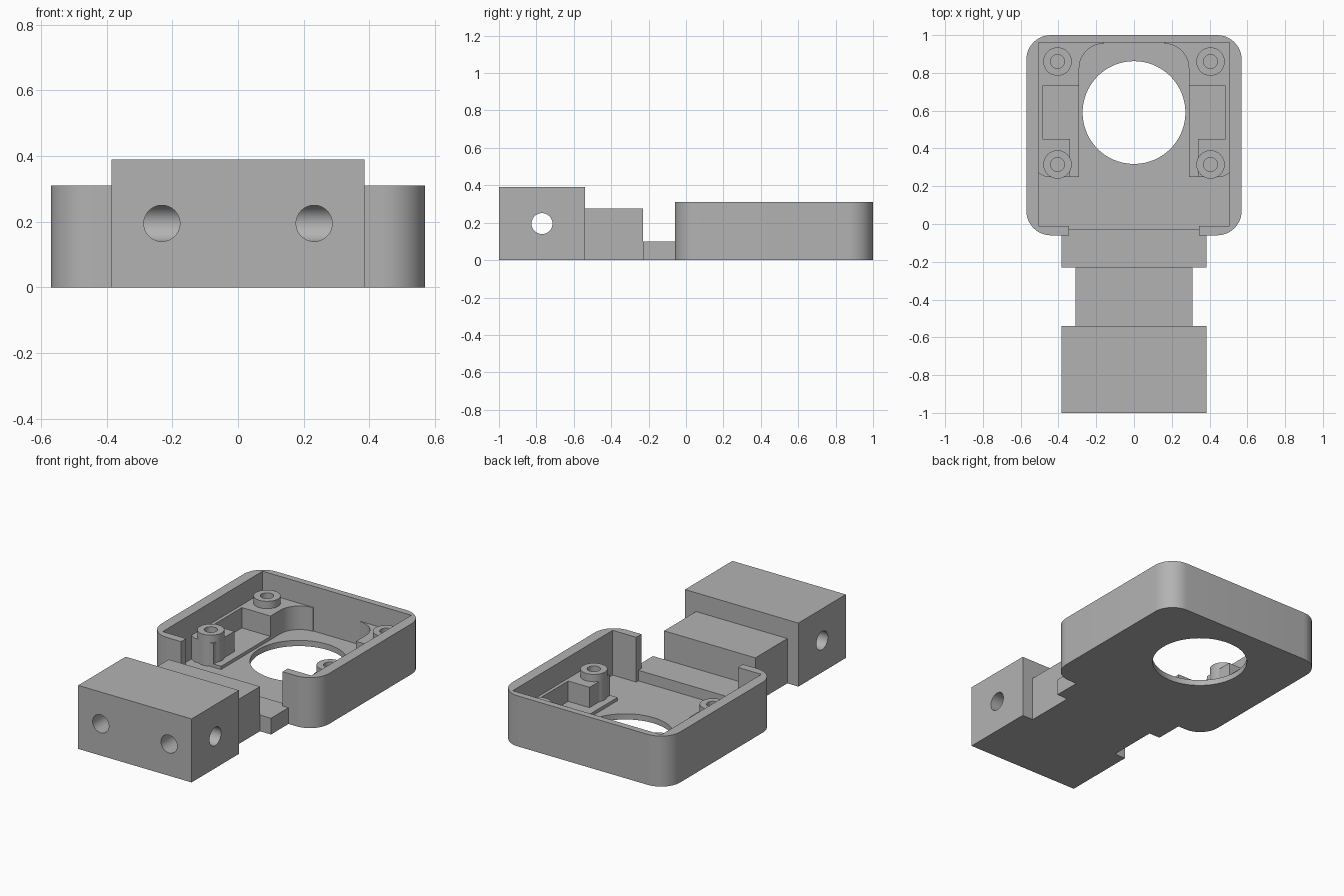
import bpy
import bmesh
from math import cos, sin, pi, radians
from mathutils import Matrix

if "Cube" in bpy.data.objects:
    bpy.data.objects.remove(bpy.data.objects["Cube"])

grey = bpy.data.materials.new("plain grey")
grey.use_nodes = True
colour = (0.45, 0.45, 0.45, 1)
grey.diffuse_color = colour
grey.node_tree.nodes["Principled BSDF"].inputs["Base Color"].default_value = colour


def finish(name, bm):
    bmesh.ops.recalc_face_normals(bm, faces=bm.faces)
    mesh = bpy.data.meshes.new(name)
    bm.to_mesh(mesh)
    bm.free()
    mesh.materials.append(grey)
    obj = bpy.data.objects.new(name, mesh)
    bpy.context.collection.objects.link(obj)
    return obj


def prism(name, outline, z0, z1):
    bm = bmesh.new()
    face = bm.faces.new([bm.verts.new((x, y, z0)) for x, y in outline])
    top = bmesh.ops.extrude_face_region(bm, geom=[face])["geom"]
    verts = [v for v in top if isinstance(v, bmesh.types.BMVert)]
    bmesh.ops.translate(bm, verts=verts, vec=(0, 0, z1 - z0))
    return finish(name, bm)


def box(name, half, y0, y1, z0, z1):
    return prism(name, [(-half, y0), (half, y0), (half, y1), (-half, y1)], z0, z1)


def cylinder(name, centre, radius, length, axis="Z", sides=64):
    turn = Matrix.Rotation(pi / 2, 4, axis) if axis != "Z" else Matrix()
    bm = bmesh.new()
    bmesh.ops.create_cone(bm, cap_ends=True, segments=sides, radius1=radius, radius2=radius,
                          depth=length, matrix=Matrix.Translation(centre) @ turn)
    return finish(name, bm)


def arc(cx, cy, r, start, end, steps=12):
    angles = [radians(start + (end - start) * i / steps) for i in range(steps + 1)]
    return [(cx + r * cos(a), cy + r * sin(a)) for a in angles]


def combine(target, tool, operation="DIFFERENCE"):
    mod = target.modifiers.new("combine", "BOOLEAN")
    mod.operation, mod.object, mod.solver = operation, tool, "EXACT"
    bpy.context.view_layer.objects.active = target
    bpy.ops.object.modifier_apply(modifier=mod.name)
    bpy.data.objects.remove(tool)


# Rounded tray with a square cavity, front gateway and lens opening
r, side, front, back = 0.13, 0.57, -0.06, 1.0
outline = (arc(side - r, back - r, r, 0, 90) + arc(r - side, back - r, r, 90, 180)
           + arc(r - side, front + r, r, 180, 270) + arc(side - r, front + r, r, 270, 360))
tray = prism("tray", outline, 0, 0.31)
floor = 0.035
combine(tray, box("cavity_cutter", 0.505, -0.01, 0.96, floor, 0.5))
combine(tray, box("sill_cutter", 0.345, -0.03, 0.1, floor, 0.5))
combine(tray, box("gateway_cutter", 0.345, -0.2, 0.1, 0.1, 0.5))
combine(tray, cylinder("opening_cutter", (0, 0.59, 0), 0.272, 0.4, sides=96))
parts = [tray]

# Raised corner supports with a side pocket, screw bosses and a thin ledge
support = ([(0.34, 0.25), (0.34, 0.45), (0.485, 0.45), (0.485, 0.73), (0.29, 0.73)]
           + arc(0.16, 0.825, 0.13, 0, 90)
           + [(0.16, 0.965), (0.515, 0.965), (0.515, 0.275), (0.47, 0.25)])
ledge = [(0.29, 0.25), (0.345, 0.25), (0.345, 0.445), (0.49, 0.445), (0.49, 0.735), (0.29, 0.735)]
for label, s in (("left", 1), ("right", -1)):
    post = prism(label + "_support", [(s * x, y) for x, y in support], 0.03, 0.18)
    for y in (0.315, 0.86):
        combine(post, cylinder("boss", (s * 0.405, y, 0.1275), 0.075, 0.195), "UNION")
    for y in (0.315, 0.86):
        combine(post, cylinder("screw_hole_cutter", (s * 0.405, y, 0.2), 0.037, 0.28))
    parts += [post, prism(label + "_ledge", [(s * x, y) for x, y in ledge], 0.03, 0.055)]

# Stepped arm leading to the mounting block
parts.append(box("neck", 0.385, -0.23, front, 0, 0.1))
parts.append(box("arm_step", 0.31, -0.54, -0.23, 0, 0.275))

# Mounting block with a cross hole and two front holes
block = box("mounting_block", 0.385, -1, -0.54, 0, 0.39)
combine(block, cylinder("cross_hole_cutter", (0, -0.77, 0.195), 0.056, 2, "Y"))
for x in (-0.232, 0.232):
    combine(block, cylinder("front_hole_cutter", (x, -0.9, 0.195), 0.055, 0.28, "X"))
parts.append(block)

# Smooth the round walls, keep corners crisp
bpy.ops.object.select_all(action="DESELECT")
for part in parts:
    part.select_set(True)
bpy.context.view_layer.objects.active = tray
bpy.ops.object.shade_smooth_by_angle(angle=radians(30))
